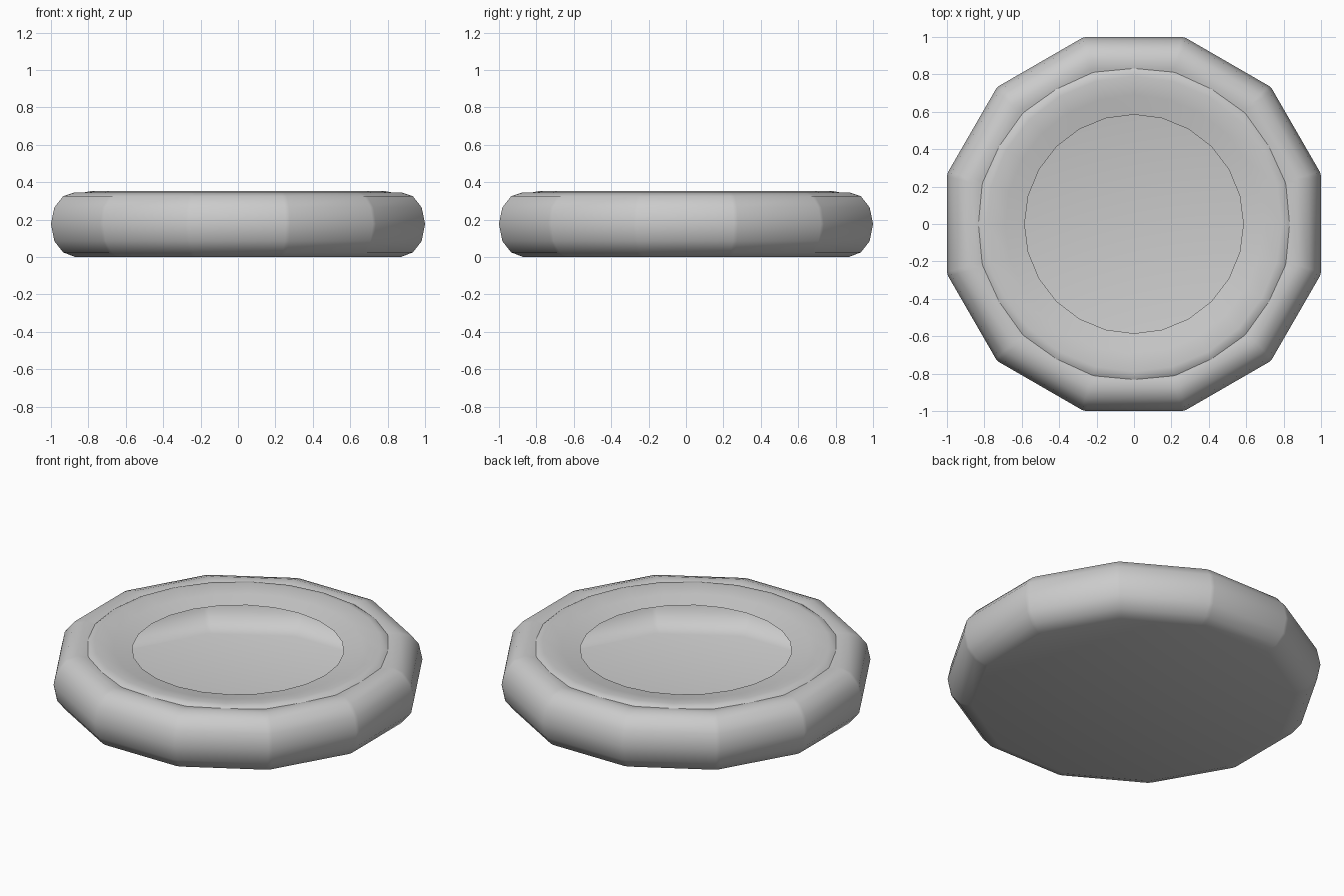
import bpy, bmesh, math
from math import sin, cos, radians, tan

if "Cube" in bpy.data.objects:
    bpy.data.objects.remove(bpy.data.objects["Cube"])


def round_ring(r):
    # regular 24-sided ring
    return [(r * cos(radians(15 * k)), r * sin(radians(15 * k))) for k in range(24)]


def twelve_ring(a):
    # 12 flat sides at apothem a, corners slightly trimmed
    half = a * tan(radians(15)) - 0.012
    pts = []
    for k in range(12):
        t = radians(30 * k)
        for s in (-half, half):
            pts.append((a * cos(t) - s * sin(t), a * sin(t) + s * cos(t)))
    return pts


def loft(name, profile, ring, cap_start=False):
    bm = bmesh.new()
    loops = [[bm.verts.new((x, y, z)) for x, y in ring(r)] for r, z in profile]
    for a, b in zip(loops, loops[1:]):
        n = len(a)
        for i in range(n):
            j = (i + 1) % n
            bm.faces.new((a[i], a[j], b[j], b[i]))
    if cap_start:
        bm.faces.new(list(reversed(loops[0])))
    mesh = bpy.data.meshes.new(name)
    bm.to_mesh(mesh)
    bm.free()
    ob = bpy.data.objects.new(name, mesh)
    bpy.context.collection.objects.link(ob)
    bpy.ops.object.select_all(action='DESELECT')
    ob.select_set(True)
    bpy.context.view_layer.objects.active = ob
    bpy.ops.object.shade_smooth_by_angle(angle=radians(40))
    return ob


# Hollow twelve-sided body with a rounded wall and flat base
loft("outer_body", [(0.87, 0.0), (0.935, 0.025), (0.982, 0.085), (1.0, 0.177),
                    (0.982, 0.265), (0.935, 0.325), (0.875, 0.345),
                    (0.83, 0.340), (0.79, 0.330)], twelve_ring, cap_start=True)

# Round top ring: small step up, then a shallow slope down to the open hole
loft("top_ring", [(0.845, 0.332), (0.825, 0.345), (0.79, 0.352),
                  (0.69, 0.333), (0.585, 0.312)], round_ring)
